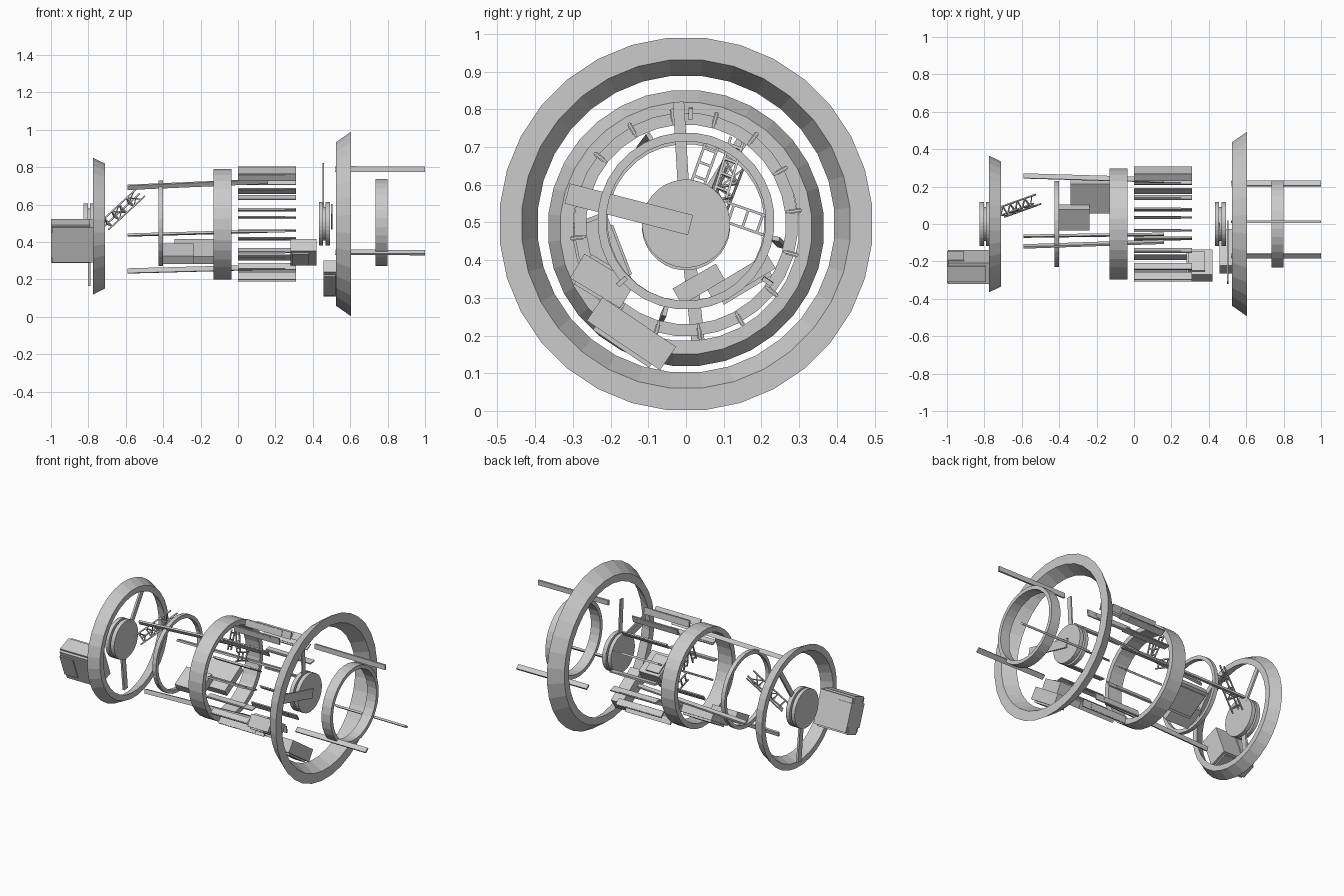
import bpy, bmesh, math
from mathutils import Vector, Matrix

if "Cube" in bpy.data.objects:
    bpy.data.objects.remove(bpy.data.objects["Cube"])


def finish(name, bm):
    bmesh.ops.recalc_face_normals(bm, faces=bm.faces)
    me = bpy.data.meshes.new(name)
    bm.to_mesh(me)
    bm.free()
    ob = bpy.data.objects.new(name, me)
    bpy.context.collection.objects.link(ob)
    return ob


def lathe(name, profile, zc, n=32):
    """Revolve a closed (x, radius) profile around the long axis."""
    bm = bmesh.new()
    rows = []
    for i in range(n):
        a = 2 * math.pi * (i + 0.5) / n
        rows.append([bm.verts.new((x, r * math.sin(a), zc + r * math.cos(a))) for x, r in profile])
    m = len(profile)
    for i in range(n):
        p, q = rows[i], rows[(i + 1) % n]
        for j in range(m):
            k = (j + 1) % m
            bm.faces.new((p[j], p[k], q[k], q[j]))
    return finish(name, bm)


def add_box(bm, mat, size):
    bmesh.ops.create_cube(bm, size=1, matrix=mat @ Matrix.Diagonal((*size, 1)))


def block(name, c, size, deg, steps=()):
    """Box turned around x; steps are (offset, size) sub-boxes in its own frame."""
    bm = bmesh.new()
    mat = Matrix.Translation(c) @ Matrix.Rotation(math.radians(deg), 4, 'X')
    add_box(bm, mat, size)
    for off, s in steps:
        add_box(bm, mat @ Matrix.Translation(off), s)
    return finish(name, bm)


def add_bar(bm, p, q, w, h, up=(1, 0, 0)):
    p, q = Vector(p), Vector(q)
    d = (q - p).normalized()
    s = d.cross(Vector(up)).normalized()
    t = s.cross(d)
    mat = Matrix((s, t, d)).transposed().to_4x4()
    mat.translation = (p + q) / 2
    add_box(bm, mat, (w, h, (q - p).length))


def bar(name, p, q, w, h, up=(1, 0, 0)):
    bm = bmesh.new()
    add_bar(bm, p, q, w, h, up)
    return finish(name, bm)


def ladder(name, p, q, width, side, rungs, w=0.007):
    """Two rails with rungs, plus one diagonal per second bay."""
    bm = bmesh.new()
    p, q = Vector(p), Vector(q)
    off = Vector(side).normalized() * width / 2
    up = (q - p).cross(off)
    for s in (-1, 1):
        add_bar(bm, p + s * off, q + s * off, w, w, up)
    for i in range(rungs):
        c = p.lerp(q, (i + 0.5) / rungs)
        add_bar(bm, c - off, c + off, w, w, q - p)
    return finish(name, bm)


def polar(x, r, deg, zc=0.495):
    a = math.radians(deg)
    return (x, r * math.cos(a), zc + r * math.sin(a))


# Hull rings
lathe("large_front_ring", [(0.525, 0.44), (0.605, 0.496), (0.605, 0.437), (0.525, 0.395)], 0.496)
lathe("rear_ring", [(-0.775, 0.367), (-0.71, 0.335), (-0.71, 0.3), (-0.775, 0.33)], 0.485)
lathe("middle_ring", [(-0.13, 0.297), (-0.035, 0.297), (-0.035, 0.265), (-0.13, 0.265)], 0.495)
lathe("thin_ring", [(-0.425, 0.23), (-0.4, 0.23), (-0.4, 0.208), (-0.425, 0.208)], 0.5)
lathe("nose_ring", [(0.735, 0.235), (0.798, 0.235), (0.798, 0.212), (0.735, 0.212)], 0.504)

# Hub discs: two plates joined by a narrower neck
for name, x0, zc in (("rear_hub", -0.825, 0.49), ("front_hub", 0.432, 0.497)):
    lathe(name, [(x0, 0.0001), (x0, 0.117), (x0 + 0.023, 0.117), (x0 + 0.023, 0.09),
                 (x0 + 0.035, 0.09), (x0 + 0.035, 0.117), (x0 + 0.06, 0.117), (x0 + 0.06, 0.0001)], zc)

# Hub spokes
bar("front_spoke_up", (0.455, -0.006, 0.58), (0.455, -0.02, 0.82), 0.03, 0.008)
bar("front_spoke_side", (0.5, 0.012, 0.493), (0.5, -0.315, 0.577), 0.055, 0.008)
bar("rear_spoke_up", polar(-0.77, 0.1, 57, 0.487), polar(-0.77, 0.33, 57, 0.487), 0.03, 0.012)
bar("rear_spoke_down", polar(-0.795, 0.1, 276, 0.487), polar(-0.795, 0.322, 276, 0.487), 0.035, 0.012)

# Radial fins around the middle
for i in range(16):
    d = 7 + 22.5 * i
    bm = bmesh.new()
    add_bar(bm, polar(0.0, 0.288, d), polar(0.31, 0.288, d), 0.007, 0.042, polar(0, 1, d, 0))
    add_bar(bm, polar(0.0, 0.291, d), polar(0.25, 0.291, d), 0.012, 0.03, polar(0, 1, d, 0))
    finish("fin_%02d" % i, bm)

# Long rails
for i, (a, b) in enumerate((((-0.12, 0.692), (-0.095, 0.725)), ((-0.065, 0.245), (-0.055, 0.265)),
                            ((0.257, 0.437), (0.235, 0.458)))):
    up = (0, a[0], a[1] - 0.495)
    bar("rear_rail_%d" % i, (-0.59, *a), (0.16, *b), 0.012, 0.026, up)
for i, p in enumerate(((0.012, 0.79), (0.216, 0.345), (-0.17, 0.345))):
    bar("front_rail_%d" % i, (0.52, *p), (1.0, p[0], p[1] - 0.002), 0.012, 0.03, (0, p[0], p[1] - 0.495))

# Equipment boxes
block("rear_engine_box", (-0.885, -0.23, 0.405), (0.22, 0.12, 0.2), 21,
      [((-0.01, 0, 0), (0.21, 0.09, 0.22)), ((-0.07, 0, 0), (0.09, 0.132, 0.14))])
block("side_box", (0.35, -0.222, 0.345), (0.14, 0.155, 0.075), -31,
      [((-0.015, 0, 0), (0.09, 0.12, 0.092))])
block("lower_front_box", (0.495, -0.145, 0.205), (0.075, 0.235, 0.075), -34,
      [((-0.005, 0, -0.006), (0.065, 0.18, 0.085))])
block("small_inner_box", (-0.323, 0.034, 0.336), (0.172, 0.132, 0.05), 30)
block("large_inner_box", (-0.235, 0.147, 0.35), (0.21, 0.185, 0.045), 31,
      [((0, 0, -0.012), (0.19, 0.15, 0.045))])

# Truss girder at the rear, three rails with bracing
p, q = Vector((-0.715, 0.055, 0.485)), Vector((-0.52, 0.125, 0.665))
d = (q - p).normalized()
u = d.cross(Vector((0, 1, 0))).normalized()
v = d.cross(u)
bm = bmesh.new()
corners = [0.034 * (math.cos(a) * u + math.sin(a) * v) for a in (0.5, 2.6, 4.7)]
for k in range(3):
    a, b = corners[k], corners[(k + 1) % 3]
    add_bar(bm, p + a, q + a, 0.007, 0.007)
    for i in range(4):
        s, e = p.lerp(q, 0.2 * i + 0.1), p.lerp(q, 0.2 * i + 0.3)
        add_bar(bm, s + a, s + b, 0.006, 0.006, d)
        if i % 2:
            add_bar(bm, s + a, e + b, 0.005, 0.005)
finish("rear_truss", bm)

# Short ladders inside the middle ring
ladder("ladder_upper", (-0.08, 0.03, 0.6), (-0.08, 0.07, 0.71), 0.035, (0, 0.93, -0.36), 3)
ladder("ladder_middle", (-0.06, 0.09, 0.57), (-0.1, 0.135, 0.72), 0.035, (0, 0.93, -0.36), 4)
ladder("ladder_side", (-0.08, 0.1, 0.53), (-0.08, 0.215, 0.49), 0.05, (0, 0.33, 0.94), 3)
